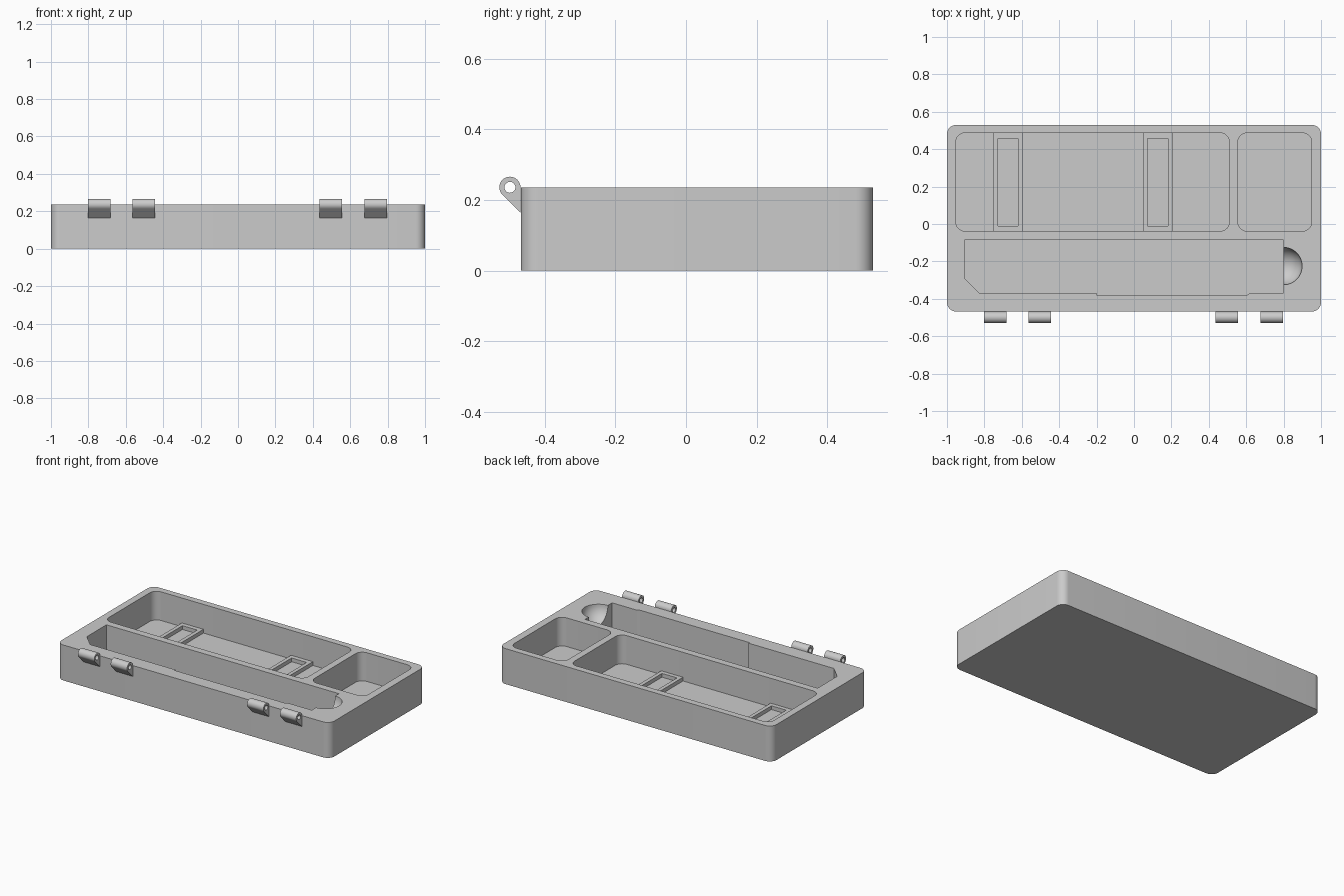
import bpy, bmesh, math

if "Cube" in bpy.data.objects:
    bpy.data.objects.remove(bpy.data.objects["Cube"])

HEIGHT, FLOOR = 0.235, 0.045
grey = bpy.data.materials.new("light grey plastic")
grey.diffuse_color = (0.6, 0.6, 0.6, 1)
grey.use_nodes = True
grey.node_tree.nodes["Principled BSDF"].inputs["Base Color"].default_value = grey.diffuse_color


def finish(name, bm):
    bmesh.ops.recalc_face_normals(bm, faces=bm.faces)
    mesh = bpy.data.meshes.new(name)
    bm.to_mesh(mesh)
    bm.free()
    mesh.materials.append(grey)
    ob = bpy.data.objects.new(name, mesh)
    bpy.context.collection.objects.link(ob)
    return ob


def prism(name, outline, z0, z1):
    """Extrude a flat outline between two heights."""
    bm = bmesh.new()
    face = bm.faces.new([bm.verts.new((x, y, z0)) for x, y in outline])
    top = bmesh.ops.extrude_face_region(bm, geom=[face])["geom"]
    bmesh.ops.translate(bm, vec=(0, 0, z1 - z0),
                        verts=[v for v in top if isinstance(v, bmesh.types.BMVert)])
    return finish(name, bm)


def rounded(x0, x1, y0, y1, r, n=10):
    pts = []
    for cx, cy, a in ((x1 - r, y1 - r, 0), (x0 + r, y1 - r, 90),
                      (x0 + r, y0 + r, 180), (x1 - r, y0 + r, 270)):
        for i in range(n + 1):
            t = math.radians(a + 90 * i / n)
            pts.append((cx + r * math.cos(t), cy + r * math.sin(t)))
    return pts


def rect(x0, x1, y0, y1):
    return [(x0, y0), (x1, y0), (x1, y1), (x0, y1)]


def activate(ob):
    bpy.ops.object.select_all(action='DESELECT')
    ob.select_set(True)
    bpy.context.view_layer.objects.active = ob


def cut(ob, cutter):
    activate(ob)
    mod = ob.modifiers.new("cut", 'BOOLEAN')
    mod.operation, mod.solver, mod.object = 'DIFFERENCE', 'EXACT', cutter
    bpy.ops.object.modifier_apply(modifier=mod.name)
    bpy.data.objects.remove(cutter)


def smooth(ob):
    activate(ob)
    bpy.ops.object.shade_smooth_by_angle(angle=math.radians(30))


# Case body with two rounded pockets
body = prism("case_body", rounded(-1, 1, -0.468, 0.53, 0.05), 0, HEIGHT)
for x0, x1 in ((-0.953, 0.51), (0.555, 0.95)):
    cut(body, prism("pocket_cutter", rounded(x0, x1, -0.038, 0.487, 0.05), FLOOR, 0.4))

# Long tray with a chamfered corner and a shallow relief on the front wall
tray = [(-0.905, -0.085), (0.8, -0.085), (0.8, -0.37), (0.62, -0.37), (0.605, -0.38),
        (-0.2, -0.38), (-0.2, -0.37), (-0.825, -0.37), (-0.905, -0.29)]
cut(body, prism("tray_cutter", tray, FLOOR, 0.4))

# Spherical finger scoop at the tray end
bm = bmesh.new()
bmesh.ops.create_uvsphere(bm, u_segments=48, v_segments=24, radius=0.1)
bmesh.ops.translate(bm, verts=bm.verts, vec=(0.799, -0.225, HEIGHT))
cut(body, finish("scoop_cutter", bm))
smooth(body)

# Raised floor ribs, each with a rectangular slot
for i, (x0, x1) in enumerate(((-0.752, -0.594), (0.048, 0.208))):
    rib = prism(f"floor_rib_{i + 1}", rect(x0, x1, -0.045, 0.495), FLOOR - 0.01, FLOOR + 0.025)
    cut(rib, prism("slot_cutter", rect(x0 + 0.025, x1 - 0.025, -0.01, 0.457), 0, 0.3))


# Hinge knuckle: round eye with a sloped web down to the front wall
def hinge(name, xc, half=0.06, r=0.03, hole=0.0155, n=32):
    bm = bmesh.new()
    rings = []
    for x in (xc - half, xc + half):
        for inner in (False, True):
            ring = []
            for i in range(n):
                a = 360 * i / n
                d = hole if inner else r
                if not inner and a > 225:
                    off = a - 225 if a <= 292.5 else 360 - a
                    d = r / math.cos(math.radians(off))
                t = math.radians(a)
                ring.append(bm.verts.new((x, -0.499 + d * math.cos(t), 0.236 + d * math.sin(t))))
            rings.append(ring)
    lo, li, ro, ri = rings
    for a, b in ((lo, li), (li, ri), (ri, ro), (ro, lo)):
        for i in range(n):
            j = (i + 1) % n
            bm.faces.new((a[i], a[j], b[j], b[i]))
    smooth(finish(name, bm))


for i, x in enumerate((-0.743, -0.503, 0.497, 0.737)):
    hinge(f"hinge_knuckle_{i + 1}", x)
